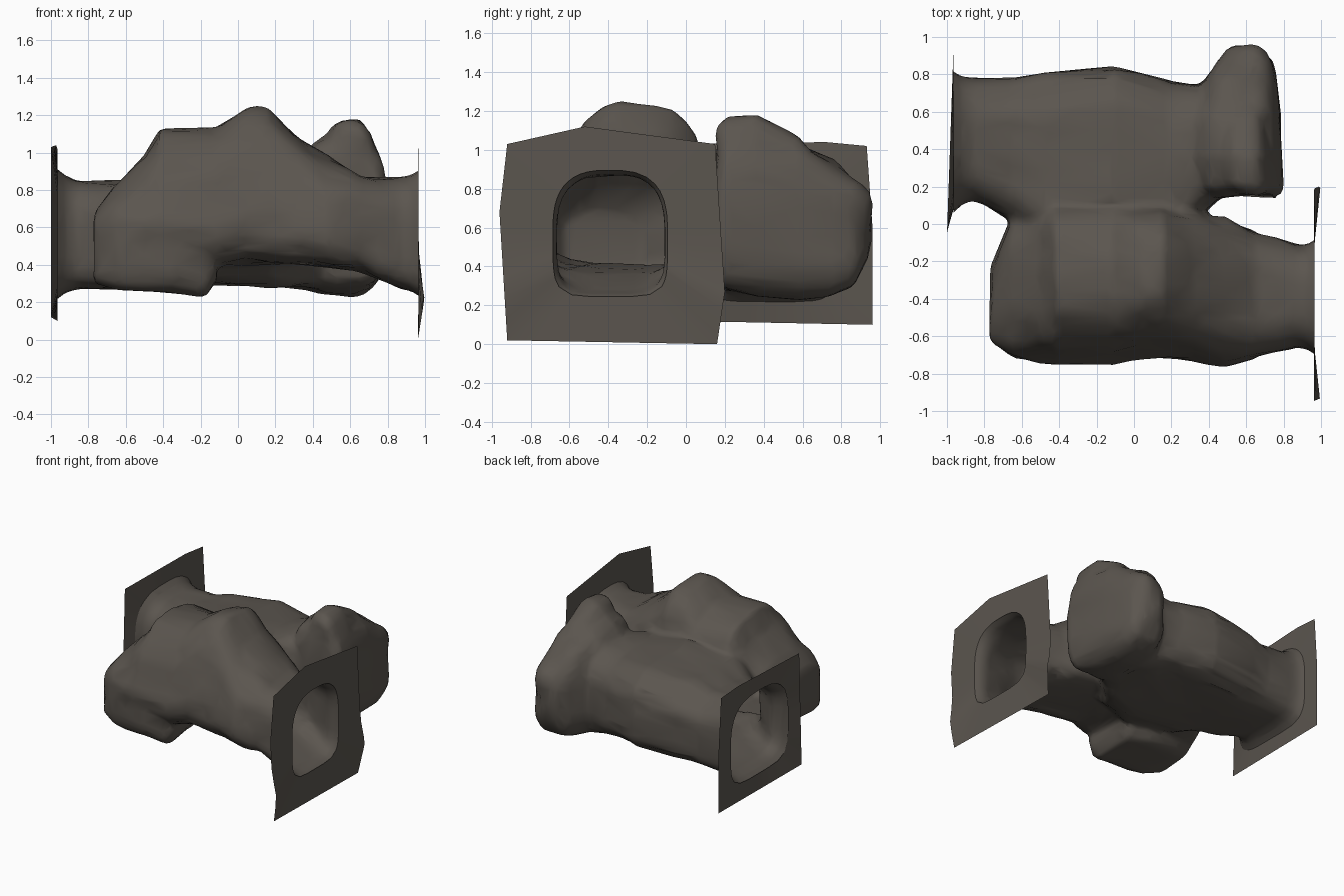
import bpy, bmesh, math
from mathutils import Vector, noise

if "Cube" in bpy.data.objects:
    bpy.data.objects.remove(bpy.data.objects["Cube"])

rock = bpy.data.materials.new("dark rock")
rock.diffuse_color = (0.105, 0.092, 0.078, 1)
rock.use_nodes = True
rock.node_tree.nodes["Principled BSDF"].inputs["Base Color"].default_value = rock.diffuse_color

SIDES = 32


def squircle(angle, power):
    """Rounded-square radius at an angle, for half sizes of one."""
    c, s = abs(math.cos(angle)), abs(math.sin(angle))
    return (c ** power + s ** power) ** (-1 / power)


def loft(bm, axis, stations, power=3.0, floor_power=5.0):
    """Closed tube along x or y; each station is (pos, lo, hi, z_lo, z_hi)."""
    rings = []
    for pos, lo, hi, zlo, zhi in stations:
        ring = []
        for i in range(SIDES):
            a = 2 * math.pi * i / SIDES
            r = squircle(a, power if i <= SIDES // 2 else floor_power)
            h = (lo + hi) / 2 + r * math.cos(a) * (hi - lo) / 2
            z = (zlo + zhi) / 2 + r * math.sin(a) * (zhi - zlo) / 2
            ring.append(bm.verts.new((pos, h, z) if axis == 'x' else (h, pos, z)))
        rings.append(ring)
    for a, b in zip(rings, rings[1:]):
        for i in range(SIDES):
            j = (i + 1) % SIDES
            bm.faces.new((a[i], a[j], b[j], b[i]))
    bm.faces.new(rings[0])
    bm.faces.new(rings[-1])


def add_object(name, bm):
    bmesh.ops.recalc_face_normals(bm, faces=bm.faces[:])
    mesh = bpy.data.meshes.new(name)
    bm.to_mesh(mesh)
    bm.free()
    mesh.materials.append(rock)
    mesh.polygons.foreach_set("use_smooth", [True] * len(mesh.polygons))
    ob = bpy.data.objects.new(name, mesh)
    bpy.context.collection.objects.link(ob)
    return ob


# Front chamber leading to the right tunnel
bm = bmesh.new()
loft(bm, 'x', [
    (-0.765, -0.64, -0.22, 0.36, 0.68), (-0.66, -0.71, 0.02, 0.35, 0.82),
    (-0.50, -0.74, 0.08, 0.35, 0.97), (-0.42, -0.75, 0.10, 0.36, 1.13),
    (-0.12, -0.74, 0.10, 0.39, 1.13), (0.04, -0.73, 0.10, 0.41, 1.24),
    (0.16, -0.73, 0.10, 0.41, 1.24), (0.32, -0.74, 0.06, 0.40, 1.09),
    (0.48, -0.77, 0.03, 0.39, 0.98), (0.65, -0.71, -0.04, 0.37, 0.88),
    (0.76, -0.69, -0.07, 0.32, 0.87), (0.87, -0.66, -0.11, 0.27, 0.87),
    (0.93, -0.67, -0.11, 0.26, 0.88), (0.97, -0.70, -0.08, 0.23, 0.91),
    (1.03, -0.73, -0.05, 0.20, 0.93)], 2.8)
# its front wall leans back toward the top
for v in bm.verts:
    if v.co.y < -0.3 and v.co.z > 0.62 and v.co.x < 0.6:
        v.co.y = -0.3 + (v.co.y + 0.3) * (1 - 0.7 * (v.co.z - 0.62))

# Left tunnel and rear chamber
loft(bm, 'x', [
    (-1.03, 0.03, 0.86, 0.19, 0.94), (-0.97, 0.05, 0.82, 0.21, 0.92),
    (-0.93, 0.10, 0.79, 0.25, 0.88), (-0.86, 0.13, 0.78, 0.27, 0.85),
    (-0.65, 0.02, 0.78, 0.28, 0.85), (-0.48, -0.20, 0.81, 0.29, 0.90),
    (-0.10, -0.30, 0.84, 0.30, 0.95), (0.18, -0.20, 0.76, 0.29, 0.93),
    (0.36, 0.06, 0.74, 0.27, 0.95), (0.50, 0.18, 0.78, 0.27, 1.00),
    (0.62, 0.22, 0.80, 0.28, 1.00)])
# Pocket hanging below the front left
loft(bm, 'x', [
    (-0.765, -0.63, -0.26, 0.30, 0.62), (-0.64, -0.72, -0.20, 0.27, 0.70),
    (-0.35, -0.74, -0.20, 0.24, 0.70), (-0.18, -0.71, -0.24, 0.23, 0.70),
    (-0.12, -0.68, -0.30, 0.32, 0.65)])
# Dead-end chamber at the back right, with a narrower ridge on top
loft(bm, 'y', [
    (0.15, 0.42, 0.77, 0.32, 0.98), (0.20, 0.36, 0.795, 0.28, 1.07),
    (0.36, 0.31, 0.79, 0.25, 1.09), (0.58, 0.32, 0.785, 0.23, 1.04),
    (0.76, 0.37, 0.765, 0.25, 0.93), (0.86, 0.44, 0.74, 0.29, 0.86),
    (0.93, 0.50, 0.69, 0.44, 0.79), (0.955, 0.54, 0.64, 0.54, 0.72)], 3.2, 3.5)
loft(bm, 'y', [
    (0.16, 0.50, 0.71, 0.70, 1.12), (0.21, 0.47, 0.73, 0.70, 1.18),
    (0.36, 0.46, 0.73, 0.70, 1.19), (0.58, 0.46, 0.72, 0.70, 1.07),
    (0.70, 0.50, 0.70, 0.70, 0.95)], 2.3)
raw = add_object("cave_body_raw", bm)

# Merge, soften and simplify the chambers
m = raw.modifiers.new("merge", 'REMESH')
m.mode, m.voxel_size = 'VOXEL', 0.025
m = raw.modifiers.new("soften", 'SMOOTH')
m.factor, m.iterations = 0.5, 4
m = raw.modifiers.new("simplify", 'DECIMATE')
m.ratio = 0.12
evaluated = raw.evaluated_get(bpy.context.evaluated_depsgraph_get())
bm = bmesh.new()
bm.from_mesh(evaluated.to_mesh())
evaluated.to_mesh_clear()
bpy.data.objects.remove(raw)

# Rocky unevenness, fading out toward the two mouths
bm.normal_update()
moves = []
for v in bm.verts:
    fade = max(0.0, min(1.0, (0.9 - abs(v.co.x)) * 5))
    moves.append(v.normal * noise.noise(v.co * 6) * 0.025 * fade)
for v, d in zip(bm.verts, moves):
    v.co += d

# Open the two mouths
for side in (-1, 1):
    bmesh.ops.bisect_plane(bm, geom=bm.verts[:] + bm.edges[:] + bm.faces[:],
                           plane_co=(side * 0.965, 0, 0), plane_no=(side, 0, 0),
                           clear_outer=True)
add_object("cave_body", bm)


def wall_plate(name, outline, hole, hole_x, x_at):
    """Thin wall around a mouth: polygon outline with a rounded hole."""
    lo, hi, zlo, zhi = hole
    centre = Vector(((lo + hi) / 2, (zlo + zhi) / 2))
    bm = bmesh.new()
    inner, outer = [], []
    for k, p in enumerate(outline):
        q = outline[(k + 1) % len(outline)]
        for step in range(6):
            o = Vector(p).lerp(Vector(q), step / 6)
            d = o - centre
            a = math.atan2(d.y / (zhi - zlo), d.x / (hi - lo))
            r = squircle(a, 2.8 if a > 0 else 5.0)
            h = centre + Vector((r * math.cos(a) * (hi - lo) / 2,
                                 r * math.sin(a) * (zhi - zlo) / 2))
            outer.append(bm.verts.new((x_at(o.x, o.y), o.x, o.y)))
            inner.append(bm.verts.new((hole_x, h.x, h.y)))
    n = len(outer)
    for i in range(n):
        j = (i + 1) % n
        bm.faces.new((outer[i], outer[j], inner[j], inner[i]))
    return add_object(name, bm)


# Walls around the two mouths
wall_plate("right_wall",
           [(-0.92, 0.02), (0.16, 0.0), (0.20, 0.27), (0.15, 1.03),
            (-0.52, 1.12), (-0.92, 1.03), (-0.96, 0.68)],
           (-0.685, -0.095, 0.245, 0.895), 0.966,
           lambda y, z: 0.962 + 0.035 * max(0, 1 - abs(z - 0.22) / 0.22))
wall_plate("left_wall",
           [(-0.05, 0.12), (0.96, 0.10), (0.96, 0.60), (0.93, 1.02),
            (0.72, 1.04), (-0.02, 1.03)],
           (0.075, 0.805, 0.23, 0.90), -0.966,
           lambda y, z: -0.998 + 0.035 * y)
